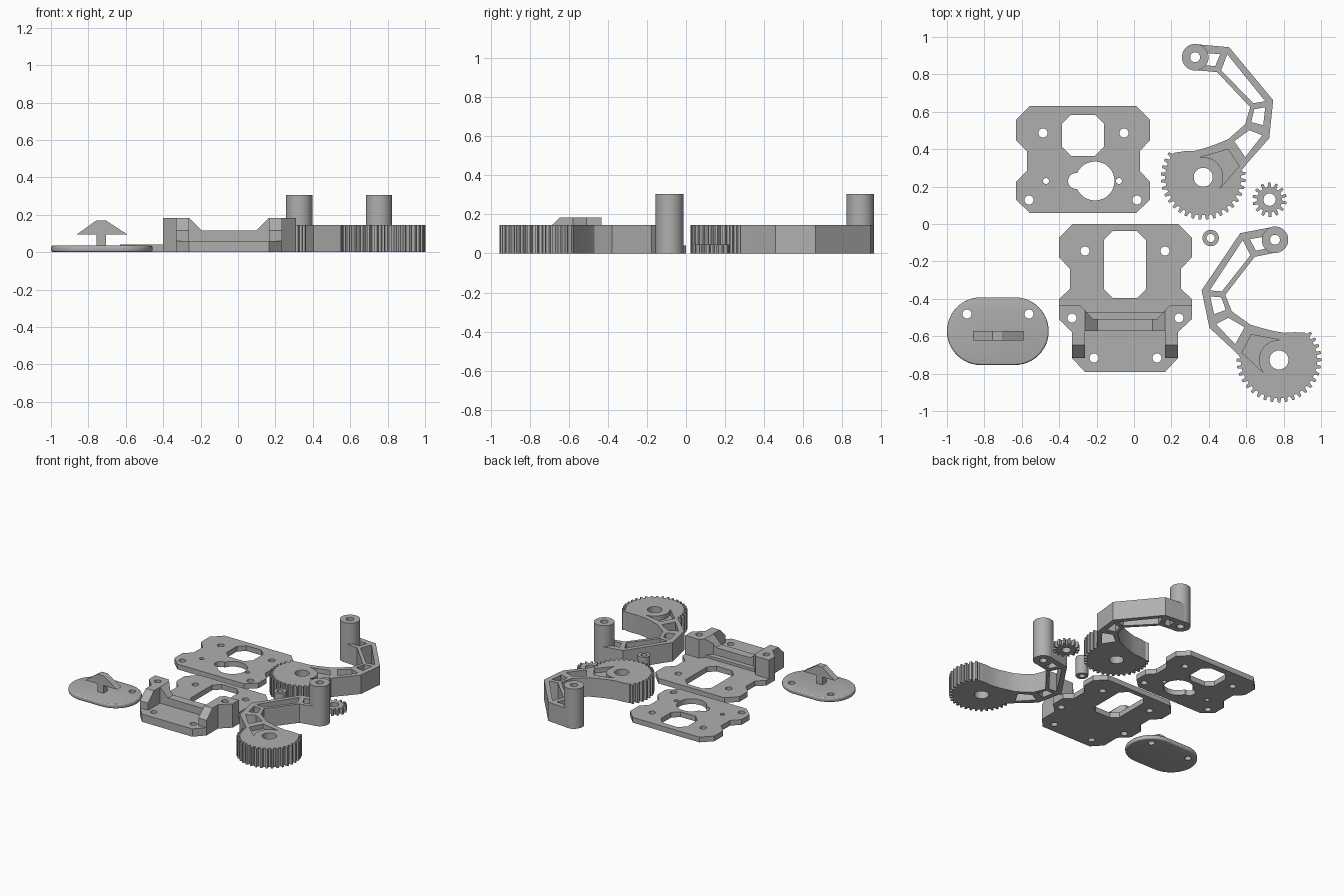
import bpy, bmesh, math
from mathutils import Matrix

if "Cube" in bpy.data.objects:
    bpy.data.objects.remove(bpy.data.objects["Cube"])

U = 187.0                    # drafting units per scene unit
grey = bpy.data.materials.new("plain grey")
grey.diffuse_color = (0.43, 0.43, 0.43, 1)
grey.use_nodes = True
grey.node_tree.nodes["Principled BSDF"].inputs["Base Color"].default_value = grey.diffuse_color


def sheet(pts):
    """Drafting-sheet position to scene position."""
    return [((x - 1134) / U, (225 - y) / U) for x, y in pts]


def arc(cx, cy, r, a0=0, a1=360, n=32):
    full = abs(a1 - a0) >= 360
    steps = n if full else n + 1
    return [(cx + r * math.cos(math.radians(a0 + (a1 - a0) * i / n)),
             cy + r * math.sin(math.radians(a0 + (a1 - a0) * i / n))) for i in range(steps)]


def prism(name, pts, z0, z1):
    bm = bmesh.new()
    f = bm.faces.new([bm.verts.new((x, y, z0)) for x, y in pts])
    ext = bmesh.ops.extrude_face_region(bm, geom=[f])
    bmesh.ops.translate(bm, vec=(0, 0, z1 - z0),
                        verts=[v for v in ext["geom"] if isinstance(v, bmesh.types.BMVert)])
    bmesh.ops.recalc_face_normals(bm, faces=bm.faces)
    me = bpy.data.meshes.new(name)
    bm.to_mesh(me)
    bm.free()
    ob = bpy.data.objects.new(name, me)
    bpy.context.collection.objects.link(ob)
    me.materials.append(grey)
    return ob


def side_prism(name, pts, c0, c1, axis):
    """Extrude an upright profile along y (profile x,z) or x (profile y,z)."""
    ob = prism(name, pts, c0, c1)
    m = {"y": ((1, 0, 0), (0, 0, 1), (0, 1, 0)), "x": ((0, 0, 1), (1, 0, 0), (0, 1, 0))}[axis]
    ob.data.transform(Matrix(m).to_4x4())
    bm = bmesh.new()
    bm.from_mesh(ob.data)
    bmesh.ops.recalc_face_normals(bm, faces=bm.faces)
    bm.to_mesh(ob.data)
    bm.free()
    return ob


def activate(ob):
    bpy.ops.object.select_all(action="DESELECT")
    ob.select_set(True)
    bpy.context.view_layer.objects.active = ob


def combine(ob, tool, op="DIFFERENCE"):
    activate(ob)
    mod = ob.modifiers.new("cut", "BOOLEAN")
    mod.object, mod.operation, mod.solver = tool, op, "EXACT"
    bpy.ops.object.modifier_apply(modifier=mod.name)
    bpy.data.objects.remove(tool)


def cut(ob, outlines, z0=-0.1, z1=0.5):
    for o in outlines:
        combine(ob, prism("cutter", o, z0, z1))


def holes(spots, r):
    return [sheet(arc(x, y, r, n=20)) for x, y in spots]


def teeth(r_root, r_tip, count, a0, a1):
    """Tooth outline over an angle range, in degrees."""
    p, out = 360 / count, []
    for i in range(round((a1 - a0) / p)):
        for f, r in ((0, r_root), (0.25, r_root), (0.38, r_tip), (0.72, r_tip), (0.85, r_root)):
            a = math.radians(a0 + (i + f) * p)
            out.append((r * math.cos(a), r * math.sin(a)))
    return out


# Motor plate
plate = prism("motor_plate", sheet([
    (1030, 107), (1136, 107), (1150, 121), (1150, 141), (1140, 152), (1140, 172), (1150, 183),
    (1150, 201), (1136, 214), (1030, 214), (1016, 201), (1016, 183), (1027, 172), (1027, 152),
    (1016, 141), (1016, 121)]), 0, 0.04)
cut(plate, [sheet([(1071, 116), (1095, 116), (1104, 125), (1104, 148), (1095, 157), (1071, 157),
                   (1062, 148), (1062, 125)]),
            sheet(arc(1095, 182, 19.5)), sheet(arc(1076, 182, 8, n=20))])
cut(plate, holes([(1043, 134), (1124, 134), (1029, 201), (1137, 201)], 4.5)
    + holes([(1046, 182), (1119, 182)], 3))

# Servo base plate with a thicker front
base_pts = [(1073, 225), (1178, 225), (1192, 239), (1192, 258), (1181, 270), (1181, 290),
            (1192, 300), (1192, 320), (1178, 333), (1178, 359), (1165, 373), (1085, 373),
            (1072, 359), (1072, 333), (1059, 320), (1059, 300), (1070, 290), (1070, 270),
            (1059, 258), (1059, 239)]
base_holes = holes([(1085, 252), (1165, 252), (1072, 319), (1179, 319), (1094, 359), (1157, 359)], 4.5)
base = prism("base_plate", sheet(base_pts), 0, 0.06)
cut(base, [sheet([(1040, 200), (1210, 200), (1210, 313), (1040, 313)])], 0.04, 0.2)
cut(base, [sheet([(1113, 232), (1137, 232), (1146, 241), (1146, 290), (1137, 299), (1113, 299),
                  (1104, 290), (1104, 241)])] + base_holes)

# Raised mount: plan shape trimmed by its front silhouette and sloped nose
mount = prism("raised_mount", sheet([
    (1059, 306), (1080, 306), (1093, 320), (1157, 320), (1170, 306), (1192, 306), (1192, 320),
    (1178, 333), (1178, 359), (1165, 359), (1165, 332), (1085, 332), (1085, 359), (1072, 359),
    (1072, 333), (1059, 320)]), 0.01, 0.3)
combine(mount, side_prism("silhouette", [
    (-0.5, -0.1), (0.4, -0.1), (0.4, 0.183), (0.165, 0.183), (0.1, 0.117), (-0.195, 0.117),
    (-0.262, 0.183), (-0.5, 0.183)], -0.9, -0.3, "y"), "INTERSECT")
combine(mount, side_prism("nose", [(-0.647, 0.183), (-0.647, 0.4), (-0.85, 0.4), (-0.85, 0.05),
                                   (-0.717, 0.115)], -0.6, 0.5, "x"))
cut(mount, base_holes[2:4])

# Oval cover with rounded rims
oval = [(-0.637 + x, -0.573 + y) for x, y in arc(0, 0, 0.181, -90, 90, 24)] \
     + [(-0.819 + x, -0.573 + y) for x, y in arc(0, 0, 0.181, 90, 270, 24)]
cover = prism("oval_cover", oval, 0, 0.035)
bev = cover.modifiers.new("rim", "BEVEL")
bev.width, bev.segments, bev.limit_method, bev.angle_limit = 0.012, 3, "ANGLE", 1.0
activate(cover)
bpy.ops.object.modifier_apply(modifier="rim")
cut(cover, holes([(967, 315), (1029, 315)], 4.5))
side_prism("cover_clip", [(-0.757, 0.02), (-0.707, 0.02), (-0.707, 0.095), (-0.592, 0.095),
                          (-0.707, 0.17), (-0.757, 0.17), (-0.862, 0.095), (-0.757, 0.095)],
           -0.623, -0.573, "y")


# Truss arm with a gear sector, drawn around the gear centre
def arm(name, cx, cy, mirror, turn):
    def place(pts):
        c, s = math.cos(turn), math.sin(turn)
        pts = [(mirror * x / U, y / U) for x, y in pts]
        return [(cx + c * x - s * y, cy + s * x + c * y) for x, y in pts]

    outline = teeth(38, 42.5, 36, 140, 370) + [
        (44, 14), (66, 39), (70, 77), (26, 130)] + arc(-8, 120, 13, 85, 275, 20) + [
        (14, 105), (47, 70), (42, 53), (25, 38), (14, 33.5), (3, 29.5), (-8, 26.5), (-19, 26)]
    body = prism(name, place(outline), 0, 0.145)
    pockets = [[(5, 124), (17, 123), (12, 111), (3, 112)],
               [(24, 123), (62, 76), (50, 74), (18, 107)],
               [(51, 68), (62, 70), (60, 52), (48, 55)],
               [(46, 47), (59, 42), (42, 20), (31, 36)]]
    cut(body, [place(p) for p in pockets + [arc(0, 0, 9.5), arc(-8, 120, 5, n=20)]])
    # recess between the rails, stopping at the hub
    cut(body, [place([(25, 28), (36, 11)] + arc(0, 0, 20, -35, 100, 24))], 0.11, 0.3)
    post = prism(name + "_post", place(arc(-8, 120, 13.3)), 0, 0.305)
    cut(post, [place(arc(-8, 120, 5, n=20))])


arm("rear_arm", 0.37, 0.25, 1, 0)
arm("front_arm", 0.775, -0.727, -1, math.radians(5.7))

# Pinion and spacer ring
pinion = prism("pinion", [(0.725 + x, 0.13 + y) for x, y in teeth(0.067, 0.092, 14, 0, 360)], 0, 0.045)
cut(pinion, [arc(0.725, 0.13, 0.033, n=24)])
spacer = prism("spacer", arc(0.41, -0.075, 0.044, n=24), 0, 0.145)
cut(spacer, [arc(0.41, -0.075, 0.022, n=20)])

# Smooth round walls, keep crisp edges
for ob in list(bpy.context.scene.objects):
    activate(ob)
    bpy.ops.object.shade_smooth_by_angle(angle=math.radians(25))
